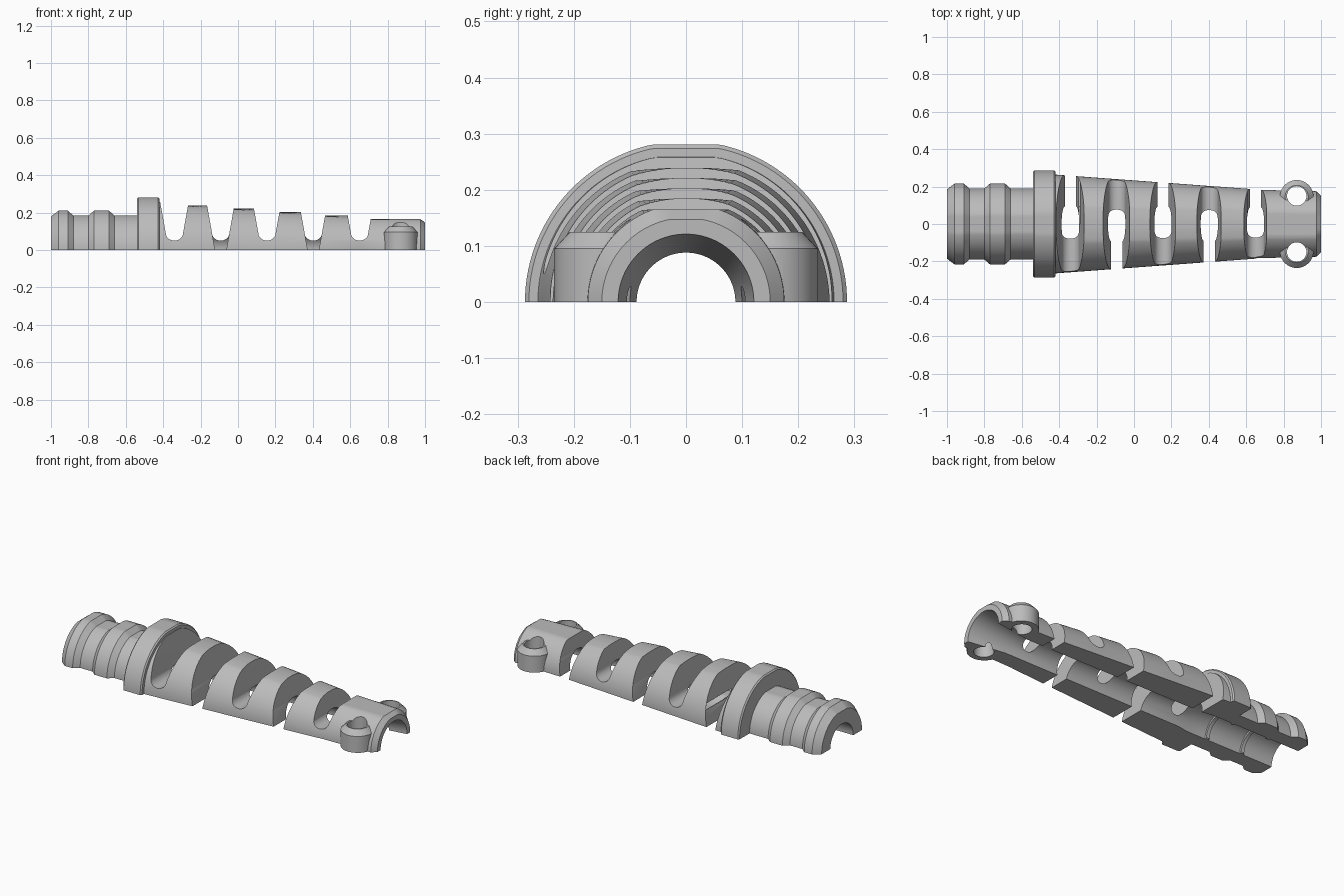
import bpy, bmesh, math

old = bpy.data.objects.get("Cube")
if old:
    bpy.data.objects.remove(old, do_unlink=True)

grey = bpy.data.materials.new("plain grey")
grey.use_nodes = True
colour = (0.5, 0.5, 0.5, 1)
grey.diffuse_color = colour
grey.node_tree.nodes["Principled BSDF"].inputs["Base Color"].default_value = colour


def loft(name, rings):
    """Solid from a row of matching closed rings."""
    bm = bmesh.new()
    rows = [[bm.verts.new(p) for p in ring] for ring in rings]
    n = len(rows[0])
    for a, b in zip(rows, rows[1:]):
        for i in range(n):
            j = (i + 1) % n
            bm.faces.new((a[i], a[j], b[j], b[i]))
    bm.faces.new(rows[0])
    bm.faces.new(rows[-1])
    bmesh.ops.recalc_face_normals(bm, faces=bm.faces)
    mesh = bpy.data.meshes.new(name)
    bm.to_mesh(mesh)
    bm.free()
    mesh.materials.append(grey)
    ob = bpy.data.objects.new(name, mesh)
    bpy.context.scene.collection.objects.link(ob)
    return ob


def half_lathe(name, stations, skirt=0, n=64):
    """Half turning about x; each station is x, radius, flattened height."""
    rings = []
    for x, r, h in stations:
        ring = [(x, r * math.cos(math.pi * i / n),
                 min(h, r * math.sin(math.pi * i / n))) for i in range(n + 1)]
        if skirt:
            ring += [(x, -r, -skirt), (x, r, -skirt)]
        rings.append(ring)
    return loft(name, rings)


def post(name, x, y, levels, n=40):
    """Upright round post; each level is z, radius."""
    return loft(name, [[(x + r * math.cos(math.tau * i / n),
                         y + r * math.sin(math.tau * i / n), z)
                        for i in range(n)] for z, r in levels])


def prism(name, profile, y0, y1):
    return loft(name, [[(x, y, z) for x, z in profile] for y in (y0, y1)])


def combine(target, tool, operation):
    bpy.context.view_layer.objects.active = target
    mod = target.modifiers.new("join", 'BOOLEAN')
    mod.operation, mod.solver, mod.object = operation, 'EXACT', tool
    bpy.ops.object.modifier_apply(modifier=mod.name)
    bpy.data.objects.remove(tool, do_unlink=True)


# Outer shell: ribbed tail, flange, tapered sleeve, end collar
stations = [(x, r, r - 0.006) for x, r in (
    (-1, 0.185), (-0.96, 0.216), (-0.91, 0.216), (-0.88, 0.19), (-0.8, 0.19),
    (-0.77, 0.216), (-0.69, 0.216), (-0.66, 0.19), (-0.541, 0.19),
    (-0.54, 0.28), (-0.533, 0.287), (-0.427, 0.287), (-0.42, 0.28))]


def sleeve(x):
    return 0.233 - 0.0735 * x


PITCH = 0.2475
slots = [-0.34 + PITCH * i for i in range(5)]
stations += [(-0.419, 0.264, 0.258), (slots[0], sleeve(slots[0]), 0.25)]
for a, b in zip(slots, slots[1:]):
    flat = sleeve((a + b) / 2) - 0.01
    stations += [(a + 0.002, sleeve(a), flat), (b, sleeve(b), flat)]
stations += [(0.655, 0.183, 0.165), (0.975, 0.175, 0.165), (1, 0.15, 0.147)]
boot = half_lathe("cable_boot_half", stations)

# Screw ears on both sides of the collar
for side in (1, -1):
    ear = post("screw_ear", 0.87, side * 0.145,
               [(0, 0.09), (0.095, 0.09), (0.125, 0.062)])
    combine(boot, ear, 'UNION')

# Cable bore with two grip ribs and a flared mouth
bore = [(-1.02, 0.105)]
for x in (-0.8, -0.57):
    bore += [(x - 0.011, 0.105), (x - 0.01, 0.095),
             (x + 0.01, 0.095), (x + 0.011, 0.105)]
bore += [(-0.44, 0.105), (-0.37, 0.093), (0.78, 0.088), (1, 0.121), (1.02, 0.124)]
bore = [(x, r, 0.088 if -0.4 < x < 0.8 else r) for x, r in bore]
combine(boot, half_lathe("bore_cutter", bore, skirt=0.1), 'DIFFERENCE')

# Screw holes
for side in (1, -1):
    combine(boot, post("hole_cutter", 0.87, side * 0.15,
                       [(-0.1, 0.052), (0.4, 0.052)]), 'DIFFERENCE')


# Flexing slots, each opened fully on alternate sides
def half_width(z):
    return 0.03 + 0.18 * z


for k, x in enumerate(slots):
    w = half_width(0.09)
    u_shape = [(x - w * math.cos(math.pi * i / 12),
                0.09 - 0.04 * math.sin(math.pi * i / 12)) for i in range(13)]
    top = half_width(0.4)
    u_shape += [(x + top, 0.4), (x - top, 0.4)]
    combine(boot, prism("slot_cutter", u_shape, -0.5, 0.5), 'DIFFERENCE')
    gap = [(x + s * half_width(z), z)
           for s, z in ((-1, -0.05), (1, -0.05), (1, 0.12), (-1, 0.12))]
    side = 1 if k % 2 == 0 else -1
    combine(boot, prism("gap_cutter", gap, 0, side * 0.5), 'DIFFERENCE')

# Smooth curved walls, crisp edges
bpy.ops.object.select_all(action='DESELECT')
boot.select_set(True)
bpy.context.view_layer.objects.active = boot
bpy.ops.object.shade_smooth_by_angle(angle=math.radians(25))
